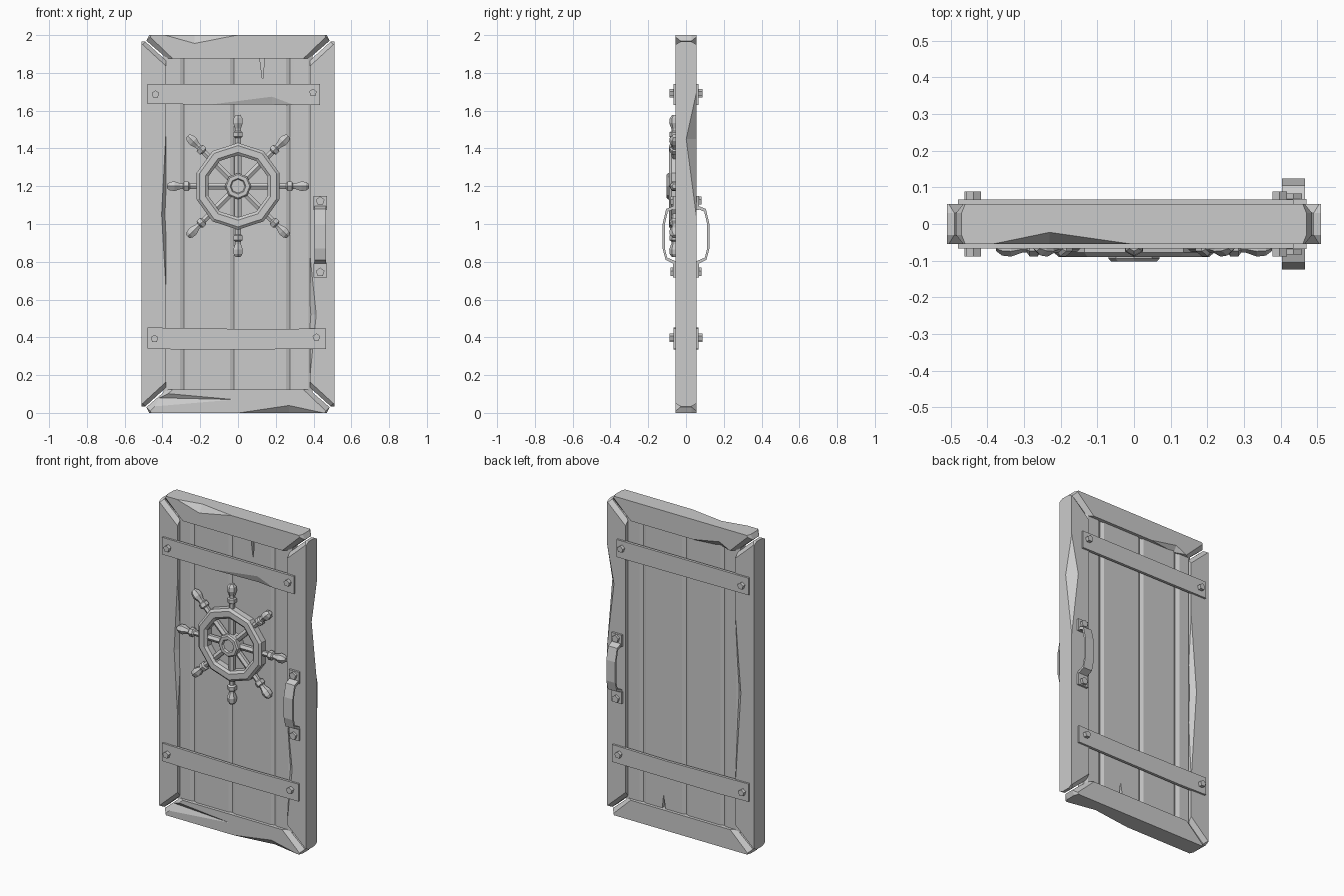
import bpy, bmesh
from math import sin, cos, pi
from mathutils import Vector, Matrix

if "Cube" in bpy.data.objects:
    bpy.data.objects.remove(bpy.data.objects["Cube"])

mat = bpy.data.materials.new("light_grey")
mat.diffuse_color = (0.6, 0.6, 0.6, 1)
mat.use_nodes = True
mat.node_tree.nodes["Principled BSDF"].inputs["Base Color"].default_value = mat.diffuse_color


def make(name, bm):
    bmesh.ops.recalc_face_normals(bm, faces=bm.faces)
    me = bpy.data.meshes.new(name)
    bm.to_mesh(me)
    bm.free()
    me.materials.append(mat)
    ob = bpy.data.objects.new(name, me)
    bpy.context.collection.objects.link(ob)
    return ob


def add_loft(bm, rings, closed=False, mx=Matrix()):
    """Skin rings of equal length; cap the ends, or close into a loop."""
    vs = [[bm.verts.new(mx @ Vector(p)) for p in r] for r in rings]
    n = len(vs[0])
    pairs = list(zip(vs, vs[1:])) + ([(vs[-1], vs[0])] if closed else [])
    for a, b in pairs:
        for i in range(n):
            j = (i + 1) % n
            bm.faces.new((a[i], a[j], b[j], b[i]))
    if not closed:
        bm.faces.new(vs[0])
        bm.faces.new(vs[-1])


def loft(name, rings, closed=False):
    bm = bmesh.new()
    add_loft(bm, rings, closed)
    return make(name, bm)


def at_y(poly, y):
    return [(x, y, z) for x, z in poly]


def plate(name, poly, y0, y1):
    return loft(name, [at_y(poly, y0), at_y(poly, y1)])


def circle(r, n, cx=0, cz=0):
    return [(cx + r * sin(2 * pi * i / n), cz + r * cos(2 * pi * i / n)) for i in range(n)]


def cut(ob, pts):
    """Remove the convex hull of pts from ob."""
    bm = bmesh.new()
    for p in pts:
        bm.verts.new(p)
    bmesh.ops.convex_hull(bm, input=bm.verts)
    tool = make("cutter", bm)
    mod = ob.modifiers.new("cut", 'BOOLEAN')
    mod.operation, mod.solver, mod.object = 'DIFFERENCE', 'EXACT', tool
    dg = bpy.context.evaluated_depsgraph_get()
    me = bpy.data.meshes.new_from_object(ob.evaluated_get(dg))
    ob.modifiers.clear()
    ob.data = me
    bpy.data.objects.remove(tool)


def chip(ob, a, b, p, q):
    """Knock a chip off edge a-b, reaching p and q on its two faces."""
    a, b, p, q = map(Vector, (a, b, p, q))
    u = (b - a).normalized()
    d = (a + b) / 2 - (p + q) / 2
    d -= u * d.dot(u)
    cut(ob, [a + d * .02, b + d * .02, p + d * .02, q + d * .02, (a + b) / 2 + d * 2])


def board(name, face, mid):
    return loft(name, [at_y(face, -.055), at_y(mid, -.03), at_y(mid, .03), at_y(face, .055)])


# frame stiles with bevelled mitre ends
def stile(s, top):
    return [(s * x, z) for x, z in top] + [(s * x, 2 - z) for x, z in reversed(top)]


face = [(.51, 1.95), (.505, 1.95), (.38, 1.835)]
mid = [(.51, 1.965), (.49, 1.965), (.38, 1.865)]
left = board("left_stile", stile(-1, face), stile(-1, mid))
right = board("right_stile", stile(1, face), stile(1, mid))
chip(left, (-.38, -.055, .63), (-.38, -.055, 1.52), (-.405, -.055, 1.05), (-.38, -.02, 1.05))
chip(left, (-.38, .055, .4), (-.38, .055, 1.5), (-.42, .055, 1.0), (-.38, .02, 1.0))
chip(right, (.51, .055, 1.03), (.51, .055, 1.7), (.46, .055, 1.45), (.51, 0, 1.45))
chip(right, (.38, -.055, .18), (.38, -.055, .85), (.415, -.055, .52), (.38, -.025, .52))


# frame rails
def rail(end, flip):
    pts = [(-x, z) for x, z in end] + [(x, z) for x, z in reversed(end)]
    return [(x, 2 - z if flip else z) for x, z in pts]


face = [(.46, 2), (.465, 1.99), (.345, 1.875)]
mid = [(.47, 2), (.485, 1.97), (.375, 1.875)]
top = board("top_rail", rail(face, False), rail(mid, False))
bottom = board("bottom_rail", rail(face, True), rail(mid, True))
chip(top, (-.39, -.055, 2), (0, -.055, 2), (-.23, -.055, 1.955), (-.23, -.022, 2))
chip(top, (-.34, .055, 1.875), (-.08, .055, 1.875), (-.27, .055, 1.91), (-.27, .03, 1.875))
chip(bottom, (0, -.055, 0), (.455, -.055, 0), (.27, -.055, .04), (.27, -.02, 0))
cut(bottom, [(-.44, -.06, .115), (.0, -.056, .07), (-.48, -.06, .02), (-.43, -.035, .08), (-.3, -.1, .07)])

# planks with chamfered long edges
seams = [-.395, -.285, -.02, .275, .395]
for i, (a, b) in enumerate(zip(seams, seams[1:])):
    cx, cy, d = .022, .01, .036
    sec = [(a, -d + cy), (a + cx, -d), (b - cx, -d), (b, -d + cy),
           (b, d - cy), (b - cx, d), (a + cx, d), (a, d - cy)]
    plank = loft("plank_%d" % (i + 1), [[(x, y, z) for x, y in sec] for z in (.1, 1.9)])
    if i == 2:  # split ends
        for s, z0, z1 in ((-1, 1.92, 1.76), (1, .08, .21)):
            cut(plank, [(x, y, z0) for x in (.11, .145) for y in (s * .015, s * .06)]
                + [(.13, s * .02, z1), (.13, s * .06, z1)])

# hardware on both sides
bar_top = [(-.48, 1.635), (.435, 1.63), (.435, 1.74), (-.48, 1.742)]
bar_low = [(-.48, .34), (-.28, .335), (.465, .338), (.465, .447), (.1, .443), (-.48, .452)]
grip = [(.055, 1.1), (.105, 1.08), (.124, 1.0), (.124, .87), (.108, .81), (.055, .785),
        (.055, .803), (.1, .822), (.112, .87), (.112, 1.0), (.096, 1.066), (.055, 1.083)]
for s, side in ((-1, "front"), (1, "back")):
    upper = plate(side + "_upper_bar", bar_top, s * .05, s * .067)
    if s < 0:
        chip(upper, (-.17, -.067, 1.63), (.3, -.067, 1.63), (.18, -.067, 1.675), (.18, -.052, 1.63))
    plate(side + "_lower_bar", bar_low, s * .05, s * .067)
    for x, z in ((-.437, 1.687), (.397, 1.695), (-.442, .393), (.415, .4)):
        plate(side + "_bar_bolt", circle(.021, 5, x, z), s * .06, s * .088)
    # pull handle
    loft(side + "_handle_grip", [[(x, s * y, z) for y, z in grip] for x in (.404, .466)])
    for z in (.755, 1.112):
        plate(side + "_handle_plate", [(.4, z - .037), (.47, z - .037), (.47, z + .037), (.4, z + .037)],
              s * .05, s * .068)
        plate(side + "_handle_bolt", circle(.024, 5, .435, z + (.01 if z > 1 else -.01)), s * .06, s * .083)

# ship wheel: rim and hub
C = 1.2
loft("wheel_rim", [at_y(circle(r, 10, 0, C), y) for r, y in
     ((.23, -.04), (.23, -.078), (.215, -.09), (.18, -.09), (.165, -.078), (.165, -.04))], True)
loft("wheel_hub", [at_y(circle(r, 8, 0, C), y) for r, y in
     ((.07, -.03), (.07, -.094), (.062, -.102), (.042, -.102), (.036, -.092))])

# wheel spokes and turned grips
spoke = [(.05, .02), (.18, .02)]
knob = [(.2, .017), (.255, .017), (.262, .028), (.285, .028), (.292, .018), (.305, .018),
        (.335, .029), (.36, .026), (.376, .014)]
for name, prof in (("wheel_spokes", spoke), ("wheel_grips", knob)):
    bm = bmesh.new()
    for k in range(8):
        mx = Matrix.Translation((0, -.06, C)) @ Matrix.Rotation(k * pi / 4, 4, 'Y')
        add_loft(bm, [[(x, y, h) for x, y in circle(r, 6)] for h, r in prof], mx=mx)
    make(name, bm)
